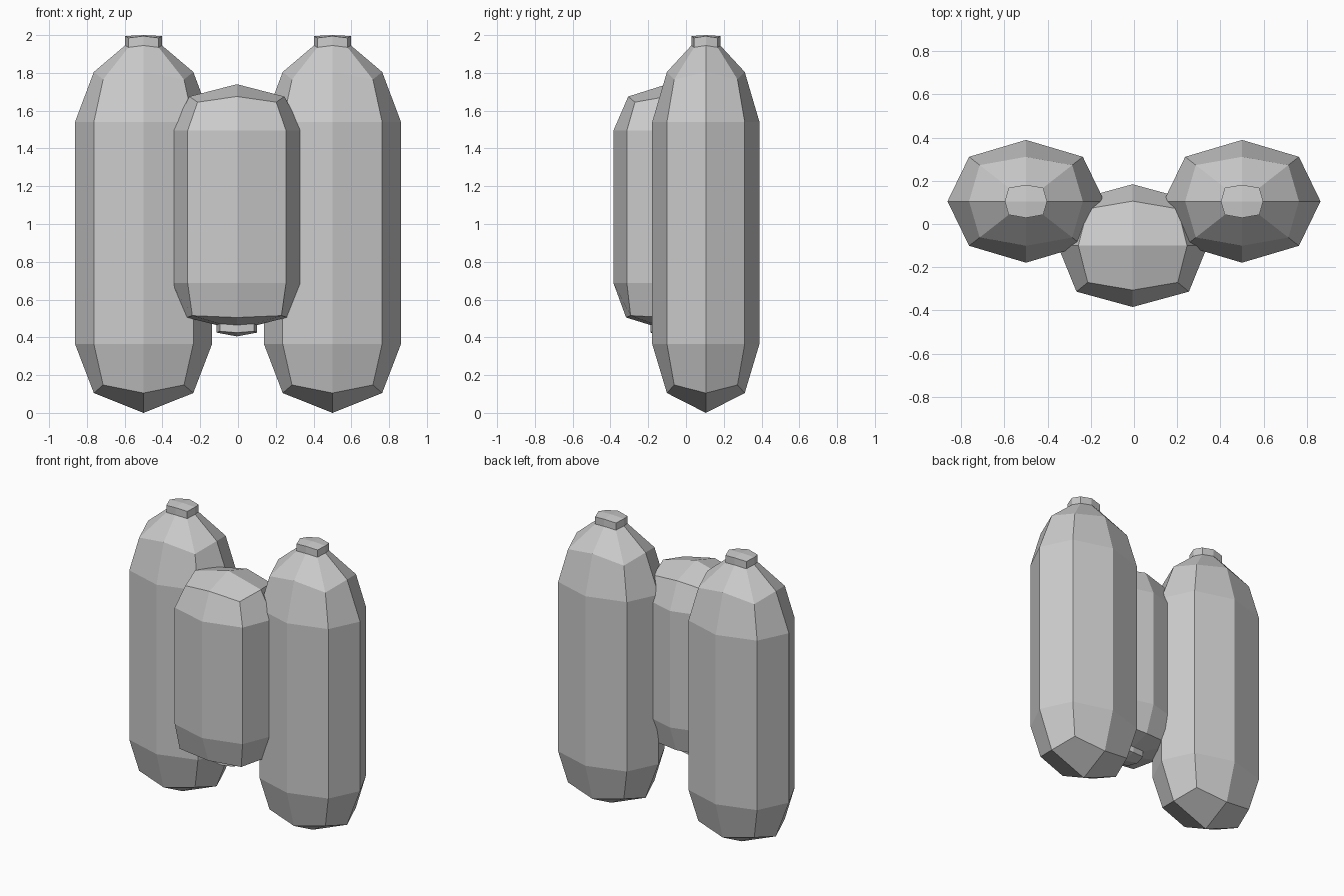
import bpy, bmesh

if "Cube" in bpy.data.objects:
    bpy.data.objects.remove(bpy.data.objects["Cube"])


def tank(name, x, y, rx, ry, pole, rings, tip):
    """Eight-sided rounded tank. Each ring: (mid factor, corner factor, mid z, corner z)."""
    bm = bmesh.new()
    dirs = [(1, 0), (1, 1), (0, 1), (-1, 1), (-1, 0), (-1, -1), (0, -1), (1, -1)]
    loops = []
    for fm, fc, zm, zc in rings:
        loop = []
        for i, (dx, dy) in enumerate(dirs):
            f, z = (fc, zc) if i % 2 else (fm, zm)
            loop.append(bm.verts.new((x + dx * rx * f, y + dy * ry * f, z)))
        loops.append(loop)
    # side walls
    for a, b in zip(loops, loops[1:]):
        for i in range(8):
            j = (i + 1) % 8
            bm.faces.new((a[i], a[j], b[j], b[i]))
    # each end closes with four quads meeting at a pole
    for loop, z in ((loops[0], pole), (loops[-1], tip)):
        p = bm.verts.new((x, y, z))
        for i in range(0, 8, 2):
            bm.faces.new((p, loop[i], loop[i + 1], loop[(i + 2) % 8]))
    bmesh.ops.recalc_face_normals(bm, faces=bm.faces)
    me = bpy.data.meshes.new(name)
    bm.to_mesh(me)
    bm.free()
    ob = bpy.data.objects.new(name, me)
    bpy.context.collection.objects.link(ob)
    return ob


# two tall side tanks with the neck cap on top
side_rings = [
    (0.725, 0.59, 0.105, 0.148),
    (1.0, 0.725, 0.365, 0.365),
    (1.0, 0.725, 1.54, 1.54),
    (0.725, 0.59, 1.805, 1.765),
    (0.27, 0.22, 1.945, 1.935),
    (0.27, 0.22, 1.995, 1.985),
]
for label, sx in (("left", -0.5), ("right", 0.5)):
    tank(label + "_tank", sx, 0.105, 0.363, 0.284, 0.0, side_rings, 2.0)

# shorter front tank, upside down with the neck cap below
front_rings = [
    (0.725, 0.6, 1.675, 1.645),
    (1.0, 0.75, 1.495, 1.495),
    (1.0, 0.75, 0.687, 0.687),
    (0.765, 0.68, 0.505, 0.515),
    (0.31, 0.26, 0.465, 0.472),
    (0.31, 0.26, 0.425, 0.432),
]
tank("front_tank", -0.006, -0.1, 0.347, 0.284, 1.74, front_rings, 0.405)
